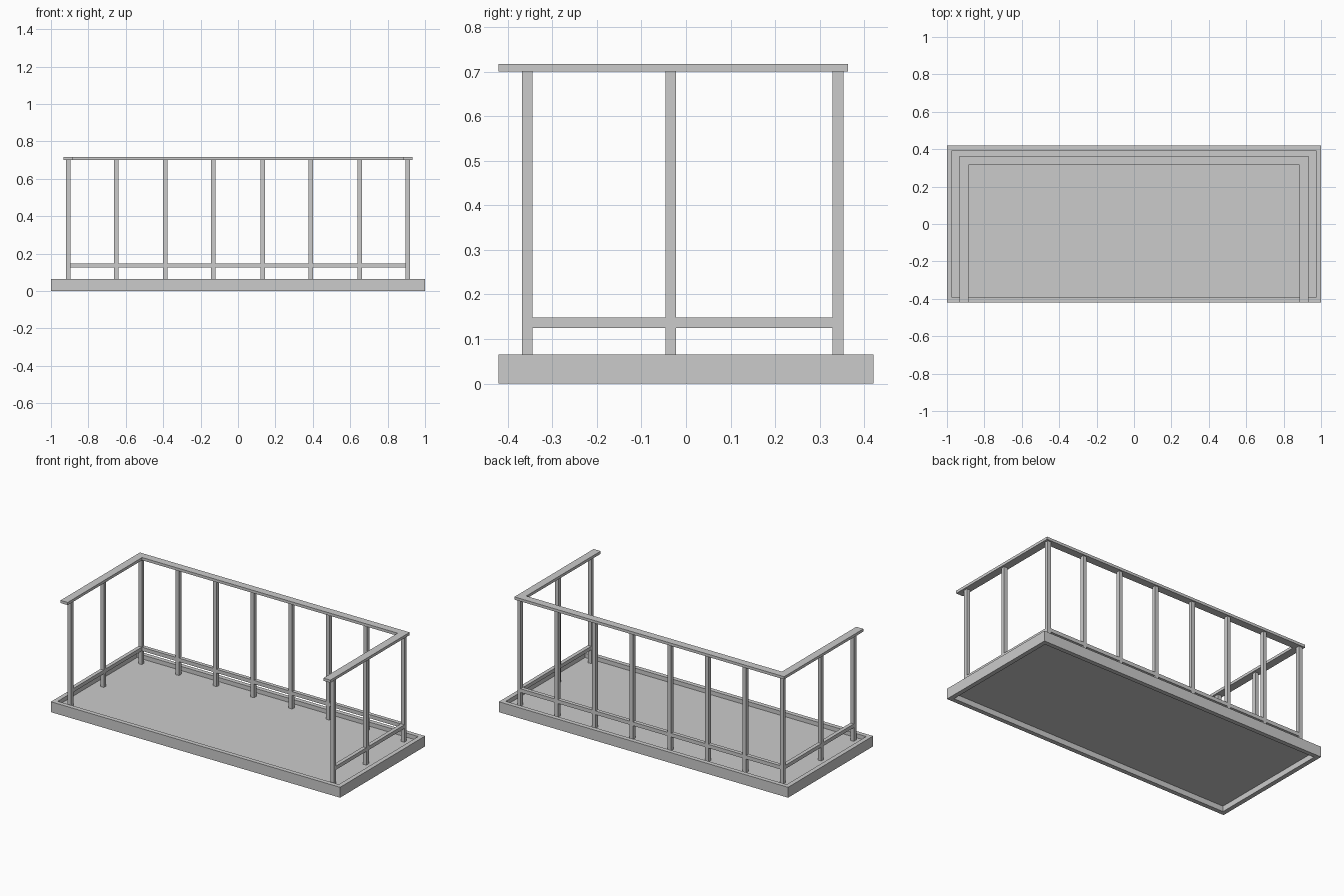
import bpy, bmesh

if "Cube" in bpy.data.objects:
    bpy.data.objects.remove(bpy.data.objects["Cube"])

POST = 0.024          # post and lower rail thickness
PX, PY = 0.908, 0.341  # corner post centres
DECK_TOP = 0.039


def make_object(name, bm):
    bmesh.ops.recalc_face_normals(bm, faces=bm.faces)
    mesh = bpy.data.meshes.new(name)
    bm.to_mesh(mesh)
    bm.free()
    obj = bpy.data.objects.new(name, mesh)
    bpy.context.collection.objects.link(obj)
    return obj


def box(name, lo, hi):
    bm = bmesh.new()
    bmesh.ops.create_cube(bm, size=1)
    for v in bm.verts:
        v.co = [(a + b) / 2 + c * (b - a) for a, b, c in zip(lo, hi, v.co)]
    return make_object(name, bm)


def band(name, outer, inner, z0, z1, closed):
    """Flat band between two matching outlines, given height."""
    bm = bmesh.new()
    o = [bm.verts.new((x, y, z0)) for x, y in outer]
    i = [bm.verts.new((x, y, z0)) for x, y in inner]
    n = len(o)
    faces = [bm.faces.new((o[k], o[(k + 1) % n], i[(k + 1) % n], i[k]))
             for k in range(n if closed else n - 1)]
    ext = bmesh.ops.extrude_face_region(bm, geom=faces, use_keep_orig=True)
    for v in ext["geom"]:
        if isinstance(v, bmesh.types.BMVert):
            v.co.z = z1
    return make_object(name, bm)


def rect(x, y):
    return [(-x, -y), (x, -y), (x, y), (-x, y)]


def post(name, x, y):
    h = POST / 2
    box(name, (x - h, y - h, DECK_TOP), (x + h, y + h, 0.70))


# Base: raised rim around a recessed deck
band("base_rim", rect(1, 0.42), rect(0.972, 0.392), 0, 0.065, True)
box("deck", (-0.972, -0.392, 0.034), (0.972, 0.392, DECK_TOP))

# U-shaped handrail, open at the front
band("handrail",
     [(-0.933, -0.42), (-0.933, 0.363), (0.933, 0.363), (0.933, -0.42)],
     [(-0.884, -0.42), (-0.884, 0.315), (0.884, 0.315), (0.884, -0.42)],
     0.70, 0.717, False)

# Posts along the back and down both sides
for s, side in ((-1, "left"), (1, "right")):
    for k, x in enumerate((0.132, 0.39, 0.651, PX)):
        post(f"back_post_{side}_{k}", s * x, PY)
    for k, y in enumerate((-0.034, -0.356)):
        post(f"side_post_{side}_{k}", s * PX, y)

# Lower rails between the posts
h = POST / 2
box("lower_rail_back", (-PX + h, PY - h, 0.125), (PX - h, PY + h, 0.148))
for s, side in ((-1, "left"), (1, "right")):
    box(f"lower_rail_{side}", (s * PX - h, -0.356 + h, 0.125),
        (s * PX + h, PY - h, 0.148))
